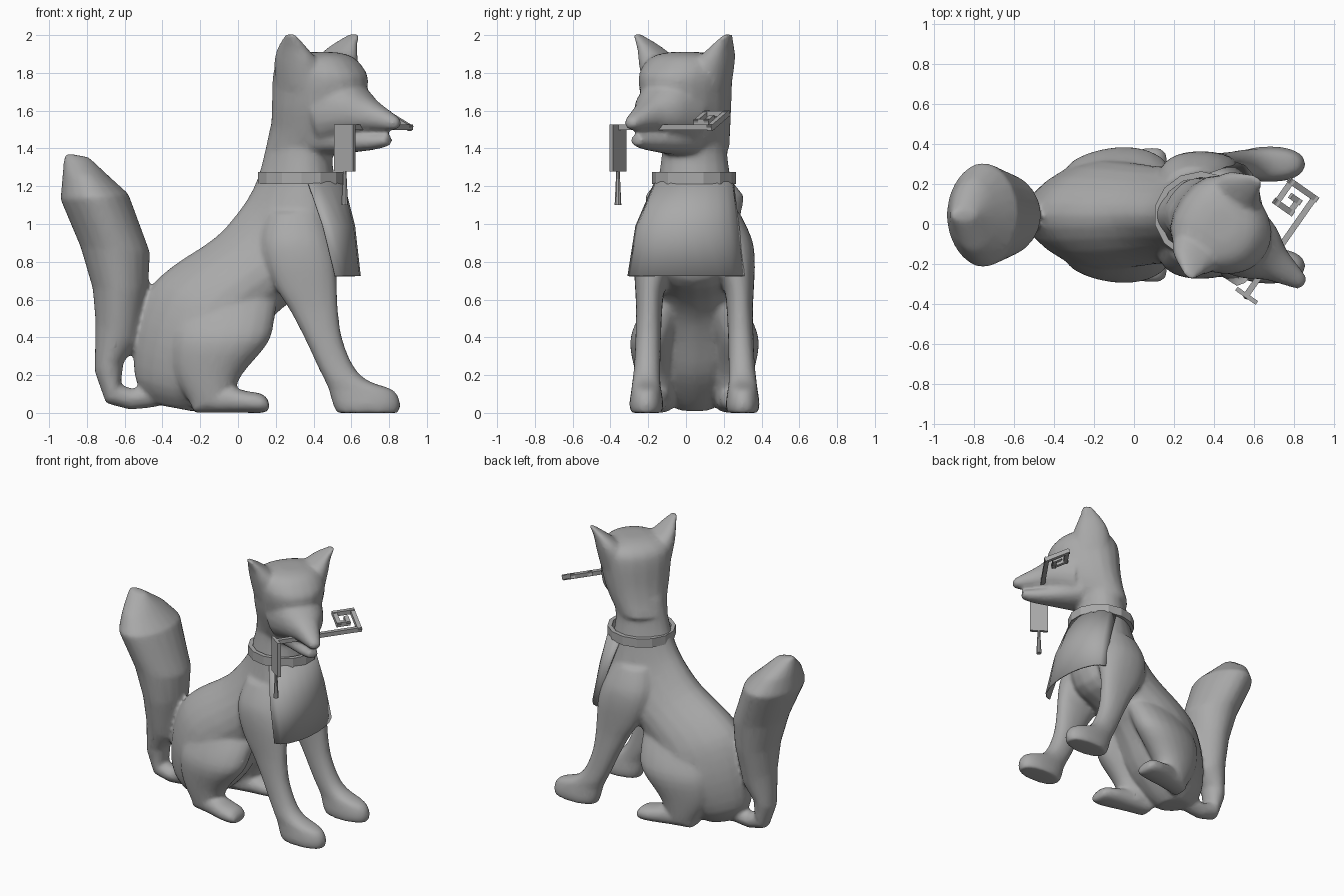
import bpy, bmesh
from math import sin, cos, pi, radians
from mathutils import Vector, Matrix

if "Cube" in bpy.data.objects:
    bpy.data.objects.remove(bpy.data.objects["Cube"])

MID = 0.045                                   # y of the body's symmetry plane
HEAD = Matrix.Translation((0.42, 0, 0)) @ Matrix.Rotation(radians(-35), 4, 'Z')
BODY = Matrix.Translation((0, MID, 0))
GREY = bpy.data.materials.new("dark_grey")
GREY.diffuse_color = (0.4, 0.4, 0.4, 1)
GREY.use_nodes = True
GREY.node_tree.nodes["Principled BSDF"].inputs["Base Color"].default_value = GREY.diffuse_color


def refine(rows, steps):
    """Catmull-Rom interpolation between sections."""
    out = []
    for i in range(len(rows) - 1):
        a, b, c, d = (rows[min(max(i + k, 0), len(rows) - 1)] for k in (-1, 0, 1, 2))
        for j in range(steps):
            t = j / steps
            out.append(tuple(q + t / 2 * (r - p + t * (2 * p - 5 * q + 4 * r - s + t * (3 * (q - r) + s - p)))
                             for p, q, r, s in zip(a, b, c, d)))
    return out + [rows[-1]]


def loft(bm, rows, mat=BODY, side=1, n=20, power=0.9, steps=3, egg=0):
    """Closed skin over oval sections (xa, za, xb, zb, y, half_width); egg widens the b end."""
    rings = []
    for xa, za, xb, zb, y, w in refine(rows, steps):
        a, b = Vector((xa, y * side, za)), Vector((xb, y * side, zb))
        ring = []
        for i in range(n):
            c, s = cos(2 * pi * i / n), sin(2 * pi * i / n)
            c = abs(c) ** power * (1 if c > 0 else -1)
            s = abs(s) ** power * (1 if s > 0 else -1)
            p = (a + b) / 2 + (b - a) / 2 * c + Vector((0, w * s * (1 + egg * c), 0))
            ring.append(bm.verts.new(mat @ p))
        rings.append(ring)
    for r, q in zip(rings, rings[1:]):
        for i in range(n):
            bm.faces.new((r[i], r[(i + 1) % n], q[(i + 1) % n], q[i]))
    bm.faces.new(rings[0][::-1])
    bm.faces.new(rings[-1])


def flat(rows):
    """Level sections (xa, xb, z, y, half_width) for upright parts."""
    return [(xa, z, xb, z, y, w) for xa, xb, z, y, w in rows]


def finish(name, bm):
    bmesh.ops.recalc_face_normals(bm, faces=bm.faces)
    me = bpy.data.meshes.new(name)
    bm.to_mesh(me)
    bm.free()
    me.materials.append(GREY)
    ob = bpy.data.objects.new(name, me)
    bpy.context.collection.objects.link(ob)
    return ob


fox = bmesh.new()

# torso and neck, from rump to throat
loft(fox, [
    (-.46, .05, -.22, .005, 0, .1), (-.545, .18, -.13, .07, 0, .19),
    (-.545, .42, 0, .2, 0, .255), (-.475, .645, .1, .38, 0, .27),
    (-.35, .775, .18, .5, 0, .26), (-.12, .93, .3, .6, 0, .24),
    (.02, 1.09, .5, .7, 0, .235), (.085, 1.2, .56, .95, 0, .22),
    (.115, 1.28, .52, 1.2, 0, .19), (.145, 1.4, .5, 1.37, 0, .17),
    (.17, 1.52, .54, 1.5, 0, .17)], power=1.05, egg=.22)

# tail curling up behind
loft(fox, [
    (-.43, .16, -.43, .03, 0, .06), (-.56, .13, -.57, .015, 0, .06),
    (-.62, .15, -.70, .05, 0, .07), (-.605, .27, -.76, .22, 0, .09),
    (-.53, .36, -.755, .48, 0, .13), (-.475, .66, -.77, .66, 0, .18),
    (-.465, .85, -.835, .88, 0, .21), (-.58, 1.16, -.94, 1.13, 0, .265),
    (-.69, 1.26, -.93, 1.25, 0, .18), (-.79, 1.355, -.92, 1.375, 0, .03)],
    power=1.05, steps=1)

for side in (1, -1):
    # front leg with paw
    loft(fox, flat([
        (.52, .85, 0, .255, .083), (.5, .86, .05, .255, .09),
        (.48, .825, .12, .255, .08), (.46, .69, .17, .255, .075),
        (.42, .61, .25, .25, .07), (.35, .55, .4, .245, .068),
        (.27, .53, .55, .24, .07), (.2, .525, .66, .235, .08),
        (.14, .52, .8, .21, .11), (.12, .5, .92, .165, .14),
        (.15, .46, 1.06, .11, .13)]), side=side)
    # hind thigh
    loft(fox, flat([
        (-.25, -.05, .04, .2, .085), (-.33, .02, .2, .21, .1),
        (-.34, .16, .37, .22, .12), (-.32, .195, .5, .18, .12),
        (-.3, .21, .62, .12, .11)]), side=side, power=1, egg=.2)
    # hind paw
    loft(fox, [
        (-.24, 0, -.24, .07, .18, .07), (-.1, 0, -.1, .14, .21, .085),
        (.05, 0, .05, .115, .24, .095), (.13, 0, .13, .1, .25, .085),
        (.165, .01, .165, .06, .25, .06)], side=side)
    # ear
    loft(fox, flat([
        (-.15, .13, 1.72, .14, .1), (-.135, .12, 1.85, .18, .09),
        (-.09, .09, 1.93, .23, .055), (.0, .065, 2.007, .297, .014)]),
        HEAD, side)

# skull
loft(fox, flat([
    (-.28, .1, 1.4, -.01, .165), (-.25, .2, 1.5, 0, .19),
    (-.23, .25, 1.62, 0, .218), (-.22, .285, 1.76, 0, .235),
    (-.2, .24, 1.84, 0, .225), (-.14, .18, 1.89, 0, .17),
    (-.06, .1, 1.91, 0, .08)]), HEAD, egg=-.15)
# muzzle
loft(fox, [
    (.1, 1.4, .1, 1.79, 0, .2), (.25, 1.46, .25, 1.74, 0, .155),
    (.35, 1.49, .35, 1.665, 0, .095), (.45, 1.495, .45, 1.605, 0, .06),
    (.51, 1.5, .51, 1.57, 0, .04), (.53, 1.52, .53, 1.55, 0, .02)], HEAD)
# lower jaw
loft(fox, [
    (.05, 1.36, .05, 1.55, 0, .15), (.25, 1.38, .25, 1.5, 0, .09),
    (.38, 1.395, .38, 1.478, 0, .06), (.465, 1.415, .465, 1.475, 0, .037)], HEAD)

# fuse the masses into one skin
body = finish("fox_body", fox)
rm = body.modifiers.new("fuse", 'REMESH')
rm.mode, rm.voxel_size, rm.use_smooth_shade = 'VOXEL', 0.013, True
sm = body.modifiers.new("soften", 'SMOOTH')
sm.factor, sm.iterations = 0.5, 12
body.modifiers.new("simplify", 'DECIMATE').ratio = 0.25

# collar
bpy.ops.mesh.primitive_cylinder_add(vertices=14, radius=1, depth=0.065,
                                    end_fill_type='NOTHING', location=(.335, .042, 1.243))
collar = bpy.context.object
collar.name = "collar"
collar.data.materials.append(GREY)
collar.scale = (.235, .222, 1)
bpy.ops.object.transform_apply(location=False, rotation=False)
collar.modifiers.new("thickness", 'SOLIDIFY').thickness = 0.03

# bib hanging from the collar: (edge x, front x, y centre, half width, z)
bib = bmesh.new()
rows = []
for xe, xf, yc, h, z in [(.37, .56, .043, .21, 1.225), (.45, .62, .007, .275, .99),
                         (.515, .65, 0, .31, .725)]:
    ts = [radians(-90 + 18 * i) for i in range(11)]
    rows.append([bib.verts.new((xe + (xf - xe) * cos(t), yc + h * sin(t), z)) for t in ts])
for r, q in zip(rows, rows[1:]):
    for i in range(10):
        bib.faces.new((r[i], r[i + 1], q[i + 1], q[i]))
bib = finish("bib", bib)
bib.modifiers.new("thickness", 'SOLIDIFY').thickness = 0.01
bib.data.shade_smooth()


# key held in the mouth, built from square bars in head space
def bar(bm, p, q, w=0.03):
    p, q = Vector(p), Vector(q)
    d = q - p
    m = Matrix.Translation((p + q) / 2) @ d.to_track_quat('X', 'Z').to_matrix().to_4x4()
    bmesh.ops.create_cube(bm, size=1, matrix=HEAD @ m @ Matrix.Diagonal((d.length + w, w, w, 1)))


key = bmesh.new()
spiral = [(.322, -.2), (.322, .385), (.18, .385), (.18, .258), (.262, .258), (.262, .325), (.232, .325)]
pts = [(f, l, 1.512 + (.322 - f) * 0.5) for f, l in spiral]
for p, q in zip(pts, pts[1:]):
    bar(key, p, q)
finish("spiral_key", key)

# tag and tassel at the key's end
tag = bmesh.new()
bmesh.ops.create_cube(tag, size=1, matrix=HEAD @ Matrix.Translation((.325, -.212, 1.403))
                      @ Matrix.Diagonal((.125, .022, .25, 1)))
finish("hanging_tag", tag)
tassel = bmesh.new()
bmesh.ops.create_cone(tassel, cap_ends=True, segments=8, radius1=.018, radius2=.009, depth=.19,
                      matrix=HEAD @ Matrix.Translation((.325, -.212, 1.195)))
finish("tassel", tassel)
